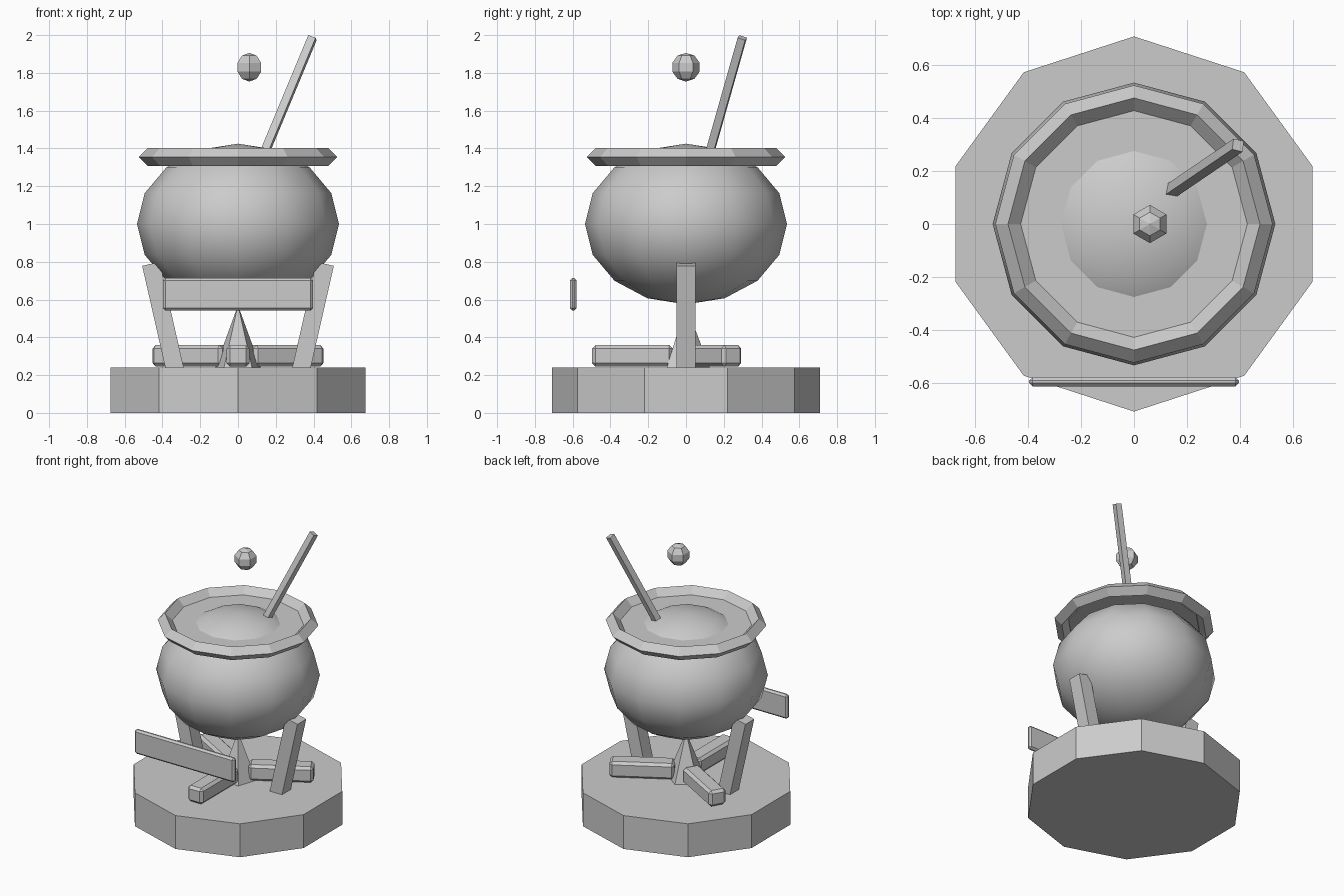
import bpy
import math
from mathutils import Vector, Matrix

cube = bpy.data.objects.get("Cube")
if cube:
    bpy.data.objects.remove(cube, do_unlink=True)

grey = bpy.data.materials.new("plain_grey")
grey.use_nodes = True
GREY = (0.6, 0.6, 0.6, 1.0)
grey.diffuse_color = GREY
grey.node_tree.nodes["Principled BSDF"].inputs["Base Color"].default_value = GREY


def finish(name):
    """Name the newest object and give it the material."""
    obj = bpy.context.object
    obj.name = name
    obj.data.name = name
    obj.data.materials.append(grey)
    return obj


def box(name, centre, size, rotation=(0, 0, 0), bevel=0.0):
    bpy.ops.mesh.primitive_cube_add(size=1, location=centre, rotation=rotation)
    obj = finish(name)
    obj.data.transform(Matrix.Diagonal((*size, 1)))
    if bevel:
        mod = obj.modifiers.new("chamfer", "BEVEL")
        mod.width = bevel
        mod.segments = 1
    return obj


BASE_TOP = 0.24
RIM_Z = 1.355

# Ten-sided stone base
bpy.ops.mesh.primitive_cylinder_add(vertices=10, radius=0.71, depth=BASE_TOP,
                                    location=(0, 0, BASE_TOP / 2))
finish("base")

# Smooth squashed pot
bpy.ops.mesh.primitive_uv_sphere_add(segments=12, ring_count=8, radius=0.535,
                                     location=(0, 0, 1.0))
pot = finish("pot")
pot.data.transform(Matrix.Diagonal((1, 1, 0.795, 1)))
bpy.ops.object.shade_smooth()

# Diamond-section rim and the liquid inside it
bpy.ops.mesh.primitive_torus_add(major_segments=12, minor_segments=4,
                                 major_radius=0.477, minor_radius=0.048,
                                 location=(0, 0, RIM_Z))
finish("rim")
bpy.ops.mesh.primitive_cylinder_add(vertices=12, radius=0.432, depth=0.01,
                                    location=(0, 0, RIM_Z - 0.005))
finish("liquid")

# Two splayed legs
lean = math.radians(12.8)
for side, label in ((1, "left"), (-1, "right")):
    axis = Vector((side * math.sin(lean), 0, math.cos(lean)))
    top = Vector((side * 0.461, 0, 0.789))
    length = 0.6
    box(f"{label}_leg", top - axis * length / 2, (0.095, 0.1, length),
        (0, side * lean, 0))

# Three chamfered logs meeting at the fire
for i, degrees in enumerate((-90, 30, 150)):
    a = math.radians(degrees)
    box(f"log_{i + 1}", (0.284 * math.cos(a), 0.284 * math.sin(a), 0.302),
        (0.426, 0.12, 0.114), (0, 0, a), 0.018)

# Flame in the middle
bpy.ops.mesh.primitive_cone_add(vertices=5, radius1=0.126, depth=0.33,
                                location=(0, 0, BASE_TOP + 0.165))
finish("flame")

# Sign board in front of the pot
box("sign_board", (0, -0.597, 0.628), (0.794, 0.036, 0.174), bevel=0.013)

# Stirring stick
tip = Vector((0.394, 0.298, 1.986))
foot = Vector((0.125, 0.115, 1.34))
direction = tip - foot
bpy.ops.mesh.primitive_cylinder_add(vertices=4, radius=0.03, depth=direction.length,
                                    location=(tip + foot) / 2,
                                    rotation=direction.to_track_quat("Z", "Y").to_euler())
finish("stirring_stick")

# Faceted bubble floating above
bpy.ops.mesh.primitive_uv_sphere_add(segments=6, ring_count=5, radius=0.076,
                                     location=(0.06, 0, 1.83))
finish("bubble")
